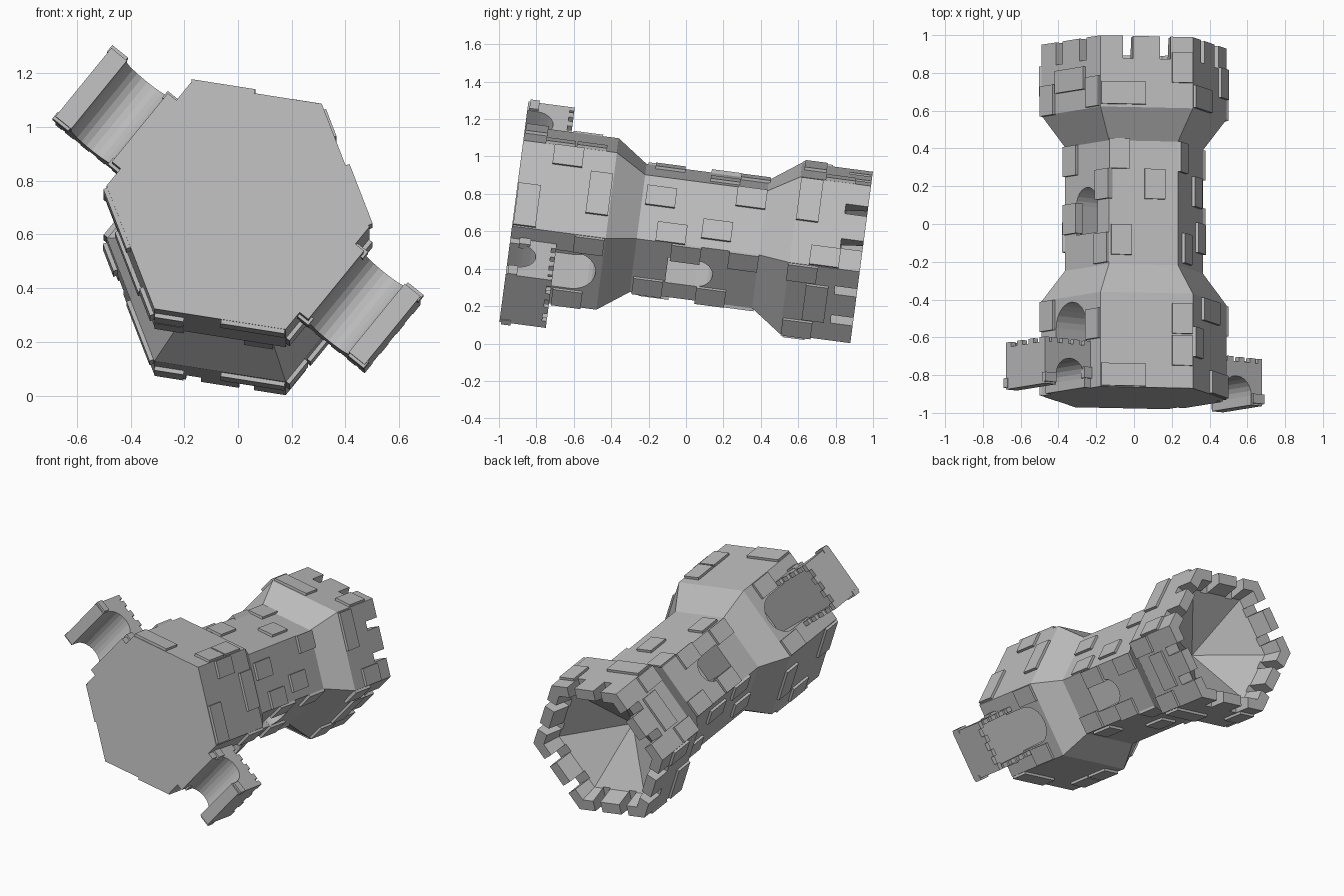
import bpy, bmesh, math
from mathutils import Matrix, Vector

old = bpy.data.objects.get("Cube")
if old:
    bpy.data.objects.remove(old, do_unlink=True)

stone = bpy.data.materials.new("grey_stone")
stone.use_nodes = True
GREY = (0.5, 0.5, 0.5, 1)
stone.diffuse_color = GREY
stone.node_tree.nodes["Principled BSDF"].inputs["Base Color"].default_value = GREY

# The tower lies on its side, tipped slightly down at the crown
POSE = Matrix.Translation((0, -0.92, 0.705)) @ Matrix.Rotation(math.radians(-7.5), 4, "X")
WIDE, NARROW, HEIGHT = 0.495, 0.37, 1.875
APOTHEM = math.cos(math.pi / 6)
TURN = 21


def side_frame(k):
    """Frame of side k: x across the side, y outward, z along the tower."""
    a = math.radians(TURN + 60 * k)
    m = Matrix(((-math.sin(a), math.cos(a), 0), (0, 0, 1), (math.cos(a), math.sin(a), 0)))
    return m.to_4x4()


def finish(bm, name):
    bmesh.ops.recalc_face_normals(bm, faces=bm.faces)
    bm.transform(POSE)
    mesh = bpy.data.meshes.new(name)
    bm.to_mesh(mesh)
    bm.free()
    mesh.materials.append(stone)
    obj = bpy.data.objects.new(name, mesh)
    bpy.context.collection.objects.link(obj)
    return obj


def add_box(bm, k, x, y, z):
    """Box on side k; x, y and z are (low, high) ranges."""
    size = [r[1] - r[0] for r in (x, y, z)]
    mid = [(r[1] + r[0]) / 2 for r in (x, y, z)]
    m = side_frame(k) @ Matrix.Translation(mid) @ Matrix.Diagonal((*size, 1))
    bmesh.ops.create_cube(bm, size=1, matrix=m)


def add_prism(bm, k, points, direction):
    """Extrude a flat outline on side k along a direction."""
    m = side_frame(k)
    face = bm.faces.new([bm.verts.new(m @ Vector(p)) for p in points])
    new = bmesh.ops.extrude_face_region(bm, geom=[face])["geom"]
    verts = [v for v in new if isinstance(v, bmesh.types.BMVert)]
    bmesh.ops.translate(bm, verts=verts, vec=m.to_3x3() @ Vector(direction))


def arc(radius, steps=12):
    return [(radius * math.cos(math.pi * i / steps), radius * math.sin(math.pi * i / steps))
            for i in range(steps + 1)]


# Tower body: six-sided loft, ending in a pointed pit inside the crown
profile = [(0, WIDE), (0.505, WIDE), (0.67, NARROW), (1.33, NARROW), (1.495, WIDE),
           (HEIGHT, WIDE), (HEIGHT, 0.415), (1.76, 0.38)]
bm = bmesh.new()
rings = []
for t, r in profile:
    angles = [math.radians(TURN - 30 + 60 * i) for i in range(6)]
    rings.append([bm.verts.new((r * math.cos(a), t, r * math.sin(a))) for a in angles])
bm.faces.new(rings[0])
for low, high in zip(rings, rings[1:]):
    for i in range(6):
        j = (i + 1) % 6
        bm.faces.new((low[i], low[j], high[j], high[i]))
apex = bm.verts.new((0, 1.5, 0))
for i in range(6):
    bm.faces.new((rings[-1][i], rings[-1][(i + 1) % 6], apex))
tower = finish(bm, "tower_body")

# Cutters: crown notches, plus doors and windows on the two gate sides
bm = bmesh.new()
for k in range(6):
    for x in (-0.1, 0.1):
        add_box(bm, k, (x - 0.028, x + 0.028), (0.27, 0.6), (1.755, 2))
for k in (2, 5):
    for radius, low, spring, inner in ((0.125, 0.19, 0.35, 0.14), (0.087, 0.85, 1.01, 0.08)):
        outline = [(radius, inner, low)]
        outline += [(x, inner, spring + z) for x, z in arc(radius)]
        outline += [(-radius, inner, low)]
        add_prism(bm, k, outline, (0, 0.5, 0))
cutter = finish(bm, "opening_cutter")
cutter.hide_render = True
cut = tower.modifiers.new("openings", "BOOLEAN")
cut.operation, cut.solver, cut.object = "DIFFERENCE", "EXACT", cutter
graph = bpy.context.evaluated_depsgraph_get()
carved = bpy.data.meshes.new_from_object(tower.evaluated_get(graph))
tower.modifiers.clear()
tower.data = carved
bpy.data.objects.remove(cutter, do_unlink=True)

# Raised bricks: (across, along) centres for each pair of opposite sides
wide_bricks = {
    0: [(-0.12, 0.065), (0, 0.44), (0.12, 1.56)],
    1: [(0.125, 0.065), (0.125, 1.57)],
    2: [(0, 1.66)],
}
tall_bricks = {
    0: [(0.19, 0.25), (0.07, 0.77), (-0.08, 1.09), (0.13, 1.25), (-0.13, 0.85), (-0.19, 1.68)],
    1: [(-0.19, 0.2), (-0.19, 0.37), (0.13, 1.26), (-0.06, 1.1), (0.12, 0.8), (-0.19, 1.71)],
    2: [(0.19, 0.42), (-0.19, 0.34), (0.13, 0.94), (0.13, 1.25), (-0.13, 0.76),
        (-0.14, 1.1), (0.19, 1.57), (-0.19, 1.58)],
}
bm = bmesh.new()
for k in range(6):
    for bricks, w, h in ((wide_bricks, 0.12, 0.06), (tall_bricks, 0.055, 0.08)):
        for x, t in bricks[k % 3]:
            neck = 0.67 < t < 1.33
            r = (NARROW if neck else WIDE) * APOTHEM
            # bricks in the corners reach just past the edge
            add_box(bm, k, (x - w, x + w), (r - 0.03, r + 0.016), (t - h, t + h))
finish(bm, "raised_bricks")

# Two arched gate wings with a walkway and a notched parapet
HALF, OUT, FLOOR, RAIL = 0.165, 0.74, 0.19, 0.225
for k, name in ((2, "upper_gate_wing"), (5, "lower_gate_wing")):
    bm = bmesh.new()
    outline = [(-HALF, 0.4, 0), (-HALF, 0.47, 0)]
    outline += [(-HALF, 0.5675 - y, 0.05 + z) for y, z in arc(0.0975)]
    outline += [(-HALF, 0.665, 0), (-HALF, OUT, 0), (-HALF, OUT, FLOOR), (-HALF, 0.4, FLOOR)]
    add_prism(bm, k, outline, (2 * HALF, 0, 0))
    # Parapet walls and their teeth
    add_box(bm, k, (-HALF, HALF), (OUT - 0.03, OUT), (FLOOR, RAIL))
    for i in range(4):
        x = -HALF + i * 0.095
        add_box(bm, k, (x, x + 0.045), (OUT - 0.03, OUT), (RAIL, 0.25))
    for side in (-1, 1):
        x = sorted((side * HALF, side * (HALF - 0.03)))
        add_box(bm, k, x, (0.42, OUT - 0.03), (FLOOR, RAIL))
        for i in range(4):
            y = 0.43 + i * 0.075
            add_box(bm, k, x, (y, y + 0.04), (RAIL, 0.25))
        # Small bricks beside the arch
        x = sorted((side * (HALF - 0.02), side * (HALF + 0.012)))
        add_box(bm, k, x, (0.42, 0.48), (0.05, 0.11))
        add_box(bm, k, x, (0.67, OUT + 0.005), (0.01, 0.06))
    finish(bm, name)
